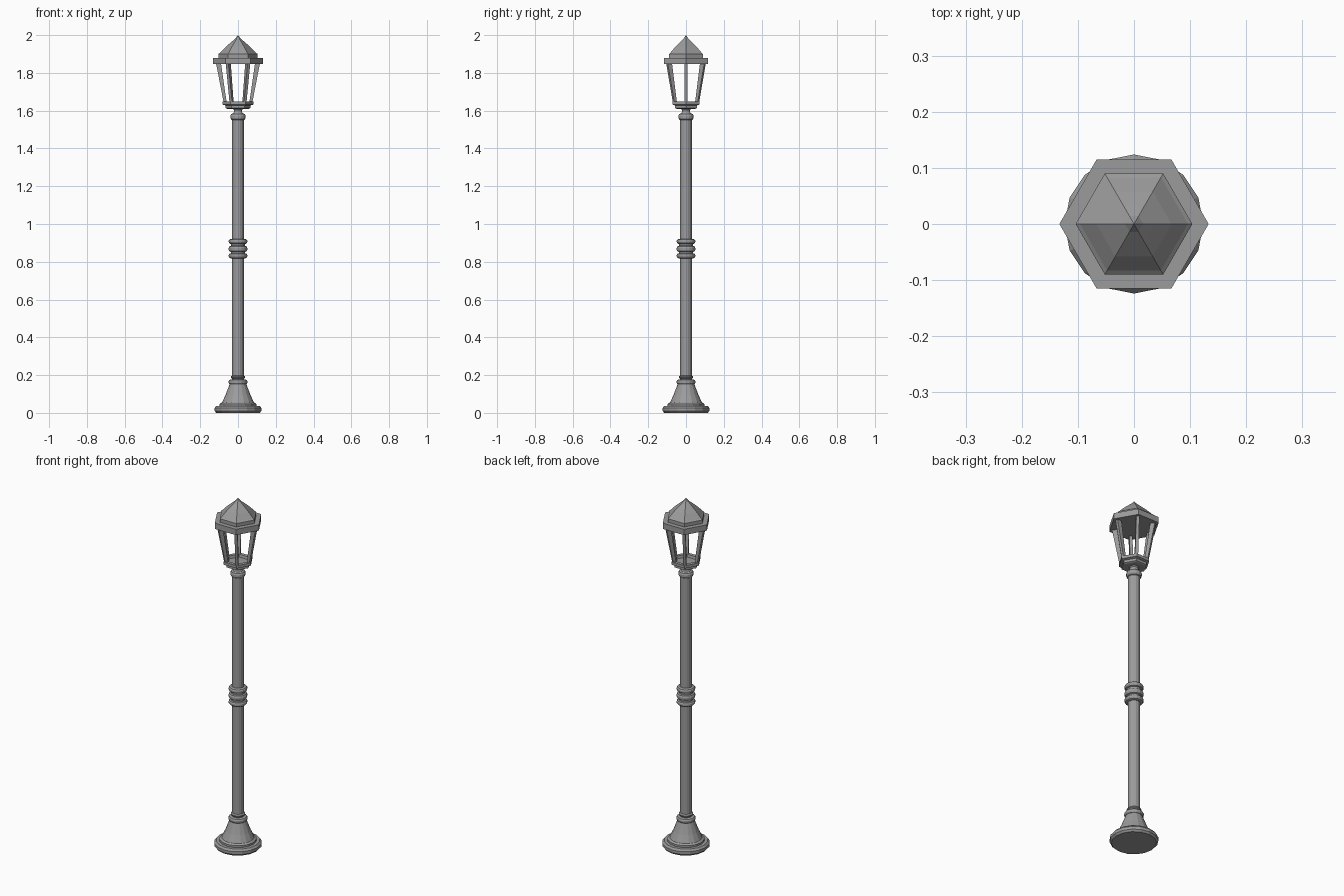
import bpy
import bmesh
from math import cos, sin, pi
from mathutils import Matrix

cube = bpy.data.objects.get("Cube")
if cube:
    bpy.data.objects.remove(cube, do_unlink=True)

metal = bpy.data.materials.new("grey metal")
metal.use_nodes = True
GREY = (0.33, 0.33, 0.33, 1)
metal.diffuse_color = GREY
metal.node_tree.nodes["Principled BSDF"].inputs["Base Color"].default_value = GREY

ROUND, HEX = 16, 6


def finish(name, bm):
    bmesh.ops.recalc_face_normals(bm, faces=bm.faces)
    mesh = bpy.data.meshes.new(name)
    bm.to_mesh(mesh)
    bm.free()
    mesh.materials.append(metal)
    obj = bpy.data.objects.new(name, mesh)
    bpy.context.collection.objects.link(obj)
    return obj


def lathe(name, profile, sides):
    """Turn (radius, height) points around z, closing both ends."""
    bm = bmesh.new()
    rings = []
    for r, z in profile:
        if r == 0:
            rings.append([bm.verts.new((0, 0, z))])
        else:
            rings.append([bm.verts.new((r * cos(2 * pi * i / sides),
                                        r * sin(2 * pi * i / sides), z))
                          for i in range(sides)])
    for a, b in zip(rings, rings[1:]):
        for i in range(sides):
            j = (i + 1) % sides
            if len(b) == 1:
                bm.faces.new((a[i], a[j], b[0]))
            else:
                bm.faces.new((a[i], a[j], b[j], b[i]))
    for ring in (rings[0], rings[-1]):
        if len(ring) > 1:
            bm.faces.new(ring)
    return finish(name, bm)


def collar(name, radius, low, high, inner):
    """Rounded ring around the pole."""
    h = high - low
    lathe(name, [(inner, low), (radius - 0.004, low + h * 0.1),
                 (radius, low + h * 0.35), (radius, low + h * 0.65),
                 (radius - 0.004, low + h * 0.9), (inner, high)], ROUND)


# Foot and pole
lathe("base_plate", [(0.115, 0), (0.124, 0.01), (0.124, 0.026), (0.115, 0.037),
                     (0.097, 0.037), (0.097, 0.048), (0.088, 0.054)], ROUND)
lathe("base_cone", [(0.087, 0.05), (0.066, 0.095), (0.044, 0.153)], ROUND)
collar("base_collar", 0.05, 0.15, 0.177, 0.036)
collar("base_upper_collar", 0.038, 0.18, 0.198, 0.03)
lathe("pole", [(0.031, 0.16), (0.031, 1.56)], ROUND)

# Three rings halfway up
lathe("middle_sleeve", [(0.038, 0.825), (0.038, 0.915)], ROUND)
for tag, low, high in (("lower", 0.818, 0.845), ("centre", 0.852, 0.885),
                       ("upper", 0.894, 0.921)):
    collar("middle_ring_" + tag, 0.049, low, high, 0.038)

# Pole top
collar("top_collar", 0.04, 1.55, 1.585, 0.03)
lathe("neck", [(0.03, 1.58), (0.022, 1.592), (0.022, 1.604), (0.03, 1.615)], ROUND)

# Lantern tray with a recessed floor
lathe("lantern_tray", [(0.058, 1.61), (0.067, 1.614), (0.067, 1.628), (0.082, 1.632),
                       (0.082, 1.648), (0.06, 1.648), (0.056, 1.634)], HEX)

# Six leaning lantern bars, deeper at the top
for k in range(HEX):
    bm = bmesh.new()
    bmesh.ops.create_cube(bm, size=1)
    for v in bm.verts:
        top, outer = v.co.z > 0, v.co.x > 0
        if top:
            x = 0.116 if outer else 0.09
        else:
            x = 0.076 if outer else 0.06
        v.co = (x, v.co.y * 0.016, 1.85 if top else 1.643)
    bmesh.ops.transform(bm, matrix=Matrix.Rotation(k * pi / 3, 4, "Z"), verts=bm.verts)
    finish("lantern_bar_%d" % (k + 1), bm)

# Rim and concave pointed roof
lathe("roof_rim", [(0.133, 1.847), (0.133, 1.88)], HEX)
lathe("roof", [(0.104, 1.878), (0.104, 1.9), (0.096, 1.906), (0.067, 1.936),
               (0.036, 1.963), (0.016, 1.98), (0, 2.0)], HEX)
